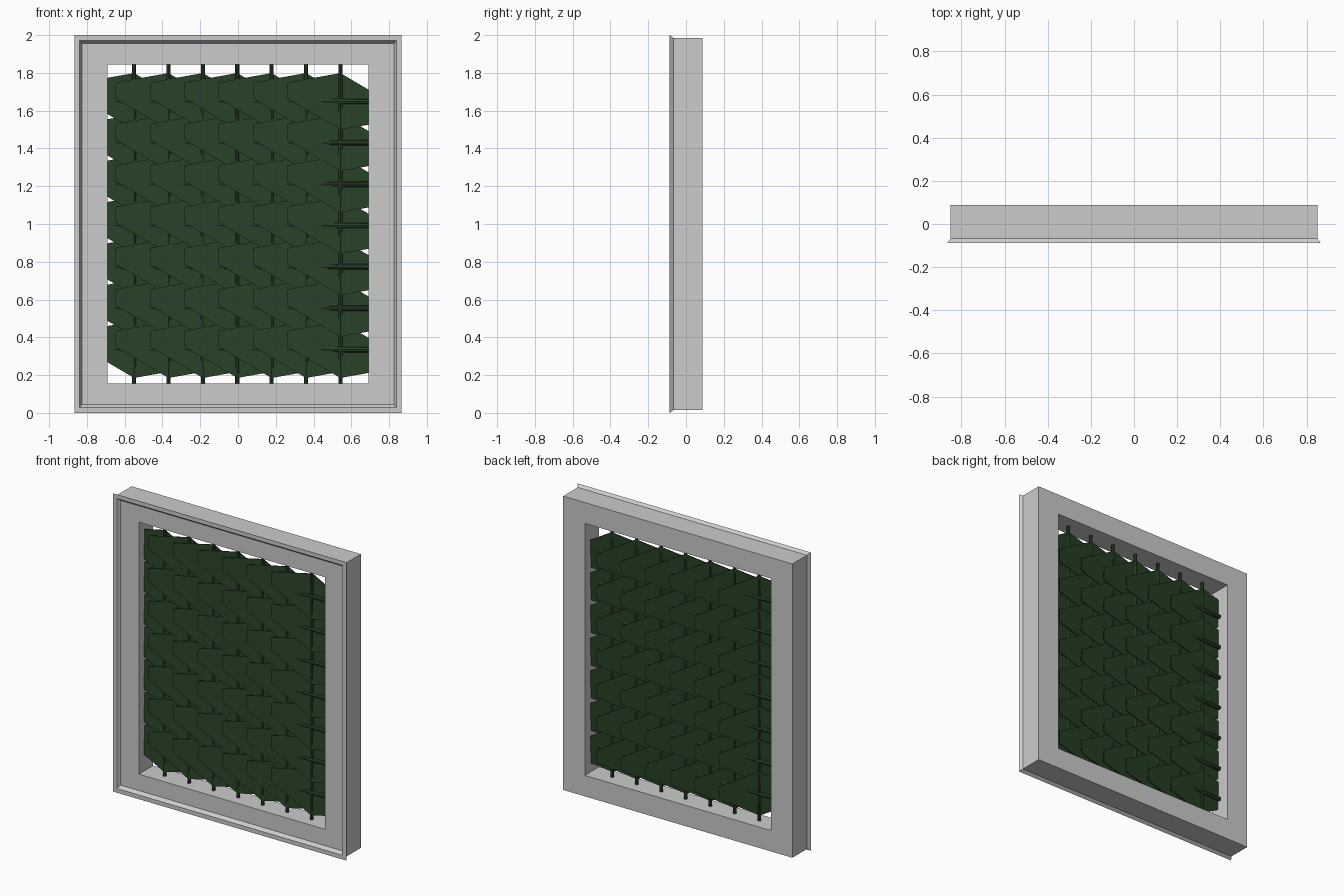
import bpy, bmesh

if "Cube" in bpy.data.objects:
    bpy.data.objects.remove(bpy.data.objects["Cube"])

green = bpy.data.materials.new("dark_green")
green.diffuse_color = (0.022, 0.055, 0.02, 1)
green.use_nodes = True
green.node_tree.nodes["Principled BSDF"].inputs["Base Color"].default_value = green.diffuse_color


def finish(name, bm, mat=None):
    bmesh.ops.recalc_face_normals(bm, faces=bm.faces[:])
    me = bpy.data.meshes.new(name)
    bm.to_mesh(me)
    bm.free()
    ob = bpy.data.objects.new(name, me)
    bpy.context.collection.objects.link(ob)
    if mat:
        me.materials.append(mat)
    return ob


# Window frame: closed profile of (half width, half height, y) rings
profile = [(0.69, 0.845, 0.087), (0.69, 0.845, -0.065), (0.825, 0.955, -0.065),
           (0.838, 0.972, -0.087), (0.865, 1.0, -0.087), (0.85, 0.985, -0.067),
           (0.85, 0.985, 0.087)]
bm = bmesh.new()
rings = []
for w, h, y in profile:
    rings.append([bm.verts.new((sx * w, y, 1.0 + sz * h))
                  for sx, sz in ((-1, -1), (1, -1), (1, 1), (-1, 1))])
for i, a in enumerate(rings):
    b = rings[(i + 1) % len(rings)]
    for k in range(4):
        n = (k + 1) % 4
        bm.faces.new((a[k], a[n], b[n], b[k]))
finish("window_frame", bm)

# Rod lattice
columns = [-0.55 + 0.182 * i for i in range(7)]
rows = [0.335 + 0.219 * i for i in range(7)]


def rod(name, axis, pos, length, radius):
    bpy.ops.mesh.primitive_cylinder_add(
        vertices=8, radius=radius, depth=length, location=pos,
        rotation=(0, 1.570796, 0) if axis == "x" else (0, 0, 0))
    ob = bpy.context.object
    ob.name = name
    ob.data.materials.append(green)


for x in columns:
    rod("vertical_rod", "z", (x, 0.008, 1.0), 1.74, 0.011)
for z in rows:
    rod("horizontal_rod", "x", (0, 0.008, z), 1.42, 0.014)

# Overlapping leaf plates, tilted so each one laps its neighbours
half = [(0, 0.15), (0.28, -0.015), (0.28, -0.10)]
outline = half + [(-x, -z) for x, z in half]
bm = bmesh.new()
for cx in columns:
    for cz in rows:
        front, back = [[bm.verts.new((cx + x, 0.008 + 0.11 * x + 0.05 * z + t, cz + z))
                        for x, z in outline] for t in (-0.002, 0.002)]
        bm.faces.new(front)
        bm.faces.new(back[::-1])
        for k in range(6):
            n = (k + 1) % 6
            bm.faces.new((front[k], back[k], back[n], front[n]))
finish("leaf_plates", bm, green)
